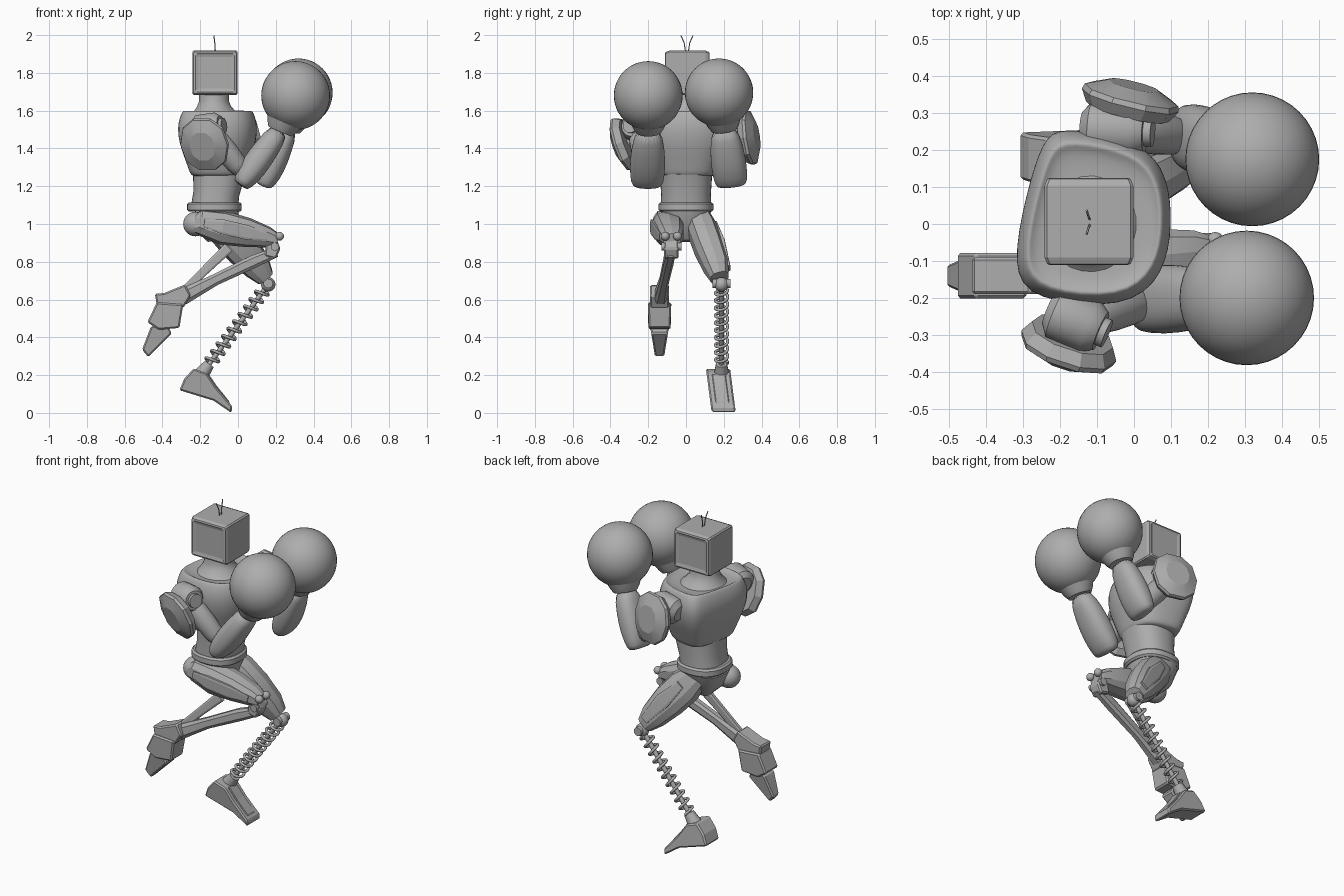
import bpy, bmesh
from math import cos, sin, pi, copysign
from mathutils import Vector as V

if "Cube" in bpy.data.objects:
    bpy.data.objects.remove(bpy.data.objects["Cube"], do_unlink=True)

grey = bpy.data.materials.new("plain grey")
grey.use_nodes = True
grey.diffuse_color = (0.42, 0.42, 0.42, 1)
grey.node_tree.nodes["Principled BSDF"].inputs["Base Color"].default_value = grey.diffuse_color


def finish(name, bm, angle=0.6, bevel=0, subdiv=0):
    """Turn a bmesh into a shaded, modified object."""
    bmesh.ops.recalc_face_normals(bm, faces=bm.faces)
    mesh = bpy.data.meshes.new(name)
    bm.to_mesh(mesh)
    bm.free()
    ob = bpy.data.objects.new(name, mesh)
    bpy.context.collection.objects.link(ob)
    mesh.materials.append(grey)
    bpy.ops.object.select_all(action='DESELECT')
    ob.select_set(True)
    bpy.context.view_layer.objects.active = ob
    if bevel:
        m = ob.modifiers.new("bevel", 'BEVEL')
        m.width, m.segments = bevel, 1
    if subdiv:
        m = ob.modifiers.new("smooth", 'SUBSURF')
        m.levels = m.render_levels = subdiv
        bpy.ops.object.shade_smooth()
    elif angle:
        bpy.ops.object.shade_smooth_by_angle(angle=angle)


def skin(name, rings, **kw):
    """Closed surface over rings of points."""
    bm = bmesh.new()
    rings = [[bm.verts.new(p) for p in ring] for ring in rings]
    n = len(rings[0])
    for r, q in zip(rings, rings[1:]):
        for i in range(n):
            j = (i + 1) % n
            bm.faces.new((r[i], r[j], q[j], q[i]))
    bm.faces.new(rings[0])
    bm.faces.new(rings[-1])
    finish(name, bm, **kw)


def limb(name, stations, n=24, power=1.0, **kw):
    """Loft of rounded sections; a station is x, y, z, half width, half depth."""
    axis = (V(stations[-1][:3]) - V(stations[0][:3])).normalized()
    ref = V((0, 0, 1)) if abs(axis.y) > 0.8 else V((0, 1, 0))
    u = (ref - axis * ref.dot(axis)).normalized()
    v = axis.cross(u)
    rings = []
    for x, y, z, a, b in stations:
        ring = []
        for i in range(n):
            t = 2 * pi * (i + 0.5) / n
            c, s = [copysign(abs(k) ** power, k) for k in (cos(t), sin(t))]
            ring.append(V((x, y, z)) + u * a * c + v * b * s)
        rings.append(ring)
    skin(name, rings, **kw)


def rod(name, p, q, r, r2=None, **kw):
    r2 = r2 or r
    limb(name, [(*p, r, r), (*q, r2, r2)], **kw)


def ball(name, p, r):
    bm = bmesh.new()
    bmesh.ops.create_uvsphere(bm, u_segments=40, v_segments=24, radius=r)
    bmesh.ops.translate(bm, vec=p, verts=bm.verts)
    finish(name, bm, angle=1)


def prism(name, profile, middle, half, bevel=0.008):
    """Side profile in x, z given width; middle and half are functions of z."""
    sides = [[(x, middle(z) + s * half(z), z) for x, z in profile] for s in (-1, 1)]
    skin(name, sides, angle=0, bevel=bevel)


def wire(name, points, r):
    cu = bpy.data.curves.new(name, 'CURVE')
    cu.dimensions, cu.bevel_depth, cu.bevel_resolution = '3D', r, 2
    sp = cu.splines.new('POLY')
    sp.points.add(len(points) - 1)
    for pt, co in zip(sp.points, points):
        pt.co = (*co, 1)
    cu.use_fill_caps = True
    cu.materials.append(grey)
    bpy.context.collection.objects.link(bpy.data.objects.new(name, cu))


# Head: a box with sloped, recessed panels on both broad sides
bm = bmesh.new()
bmesh.ops.create_cube(bm, size=1)
for vert in bm.verts:
    vert.co = V((-0.122, 0.007, 1.8)) + V((vert.co.x * 0.24, vert.co.y * 0.195, vert.co.z * 0.235))
bm.normal_update()
sides = [f for f in bm.faces if abs(f.normal.y) > 0.9]
bmesh.ops.inset_individual(bm, faces=sides, thickness=0.014, depth=0.024)
bmesh.ops.inset_individual(bm, faces=sides, thickness=0.024, depth=-0.01)
finish("head", bm, angle=0, bevel=0.007)
for s in (-1, 1):
    wire("antenna", [(-0.12, 0.005 + s * 0.008, 1.915), (-0.123, 0.005 + s * 0.015, 1.96),
                     (-0.128, 0.005 + s * 0.032, 1.998)], 0.003)

# Torso: the chest is turned a little, flat at the back and round at the front
limb("neck", [(-0.12, 0, 1.56, 0.16, 0.15), (-0.125, 0, 1.585, 0.125, 0.12), (-0.128, 0, 1.62, 0.092, 0.092),
              (-0.128, 0, 1.65, 0.08, 0.08), (-0.125, 0, 1.7, 0.078, 0.08)], angle=1)
outline = [(-0.2, 0.27), (0.03, 0.225), (0.095, 0.13), (0.107, 0.0), (0.085, -0.14), (-0.02, -0.235),
           (-0.28, -0.21), (-0.335, -0.12), (-0.295, 0.08), (-0.25, 0.23)]
centre = V((-0.1, 0.0))
levels = [(1.25, 0.6), (1.262, 0.69), (1.3, 0.75), (1.36, 0.85), (1.43, 0.96), (1.5, 1.0), (1.55, 0.97),
          (1.59, 0.9), (1.603, 0.84), (1.583, 0.77), (1.58, 0.4)]
skin("chest", [[(*(centre + (V(p) - centre) * s), z) for p in outline] for z, s in levels], subdiv=2)
limb("abdomen", [(-0.125, 0, 1.08, 0.135, 0.125), (-0.115, 0, 1.16, 0.132, 0.122),
                 (-0.1, 0, 1.28, 0.14, 0.14)], n=40, power=0.85)
limb("belt", [(-0.125, 0, 1.065, 0.135, 0.135), (-0.125, 0, 1.075, 0.145, 0.145),
              (-0.125, 0, 1.105, 0.145, 0.145), (-0.125, 0, 1.115, 0.135, 0.135)], n=40, power=0.85)
limb("pelvis", [(-0.11, 0, 0.91, 0.04, 0.05), (-0.12, 0, 0.98, 0.1, 0.11),
                (-0.125, 0, 1.07, 0.135, 0.135)], n=20, power=0.8)
ball("rear_hip_joint", (-0.225, -0.09, 1.0), 0.065)

# Arms: shoulder barrel, elbow, wrist, glove and armour plate for each side
arms = {
    "right": dict(back=(-0.23, -0.23, 1.5), front=(-0.09, -0.29, 1.52), elbow=(0.045, -0.205, 1.25),
                  wrist=(0.23, -0.198, 1.51), glove=(0.305, -0.2, 1.68), r=0.182,
                  plate=(-0.17, -0.31, 1.43), out=V((-0.018, -0.055, -0.02))),
    "left": dict(back=(-0.14, 0.26, 1.49), front=(0.03, 0.25, 1.52), elbow=(0.155, 0.235, 1.25),
                 wrist=(0.27, 0.2, 1.52), glove=(0.32, 0.175, 1.695), r=0.181,
                 plate=(-0.015, 0.315, 1.455), out=V((0.014, 0.057, 0.008))),
}
for side, a in arms.items():
    back, front, elbow, wrist, glove = [V(a[k]) for k in ("back", "front", "elbow", "wrist", "glove")]
    mid = back.lerp(front, 0.5)
    limb(side + "_shoulder", [(*back, 0.045, 0.045), (*back.lerp(front, 0.15), 0.075, 0.075),
                              (*back.lerp(front, 0.8), 0.075, 0.075), (*front, 0.055, 0.055)])
    rod(side + "_shoulder_bolt", front, front.lerp(back, -0.12), 0.04)
    limb(side + "_upper_arm", [(*mid, 0.055, 0.06), (*mid.lerp(elbow, 0.5), 0.06, 0.065),
                               (*elbow, 0.052, 0.052)], n=16, subdiv=1)
    # Forearm with a blunt elbow
    d = wrist - elbow
    limb(side + "_forearm", [(*(elbow - d * 0.18), 0.07, 0.035), (*(elbow - d * 0.13), 0.088, 0.055),
                             (*(elbow + d * 0.2), 0.096, 0.074), (*(elbow + d * 0.55), 0.09, 0.068),
                             (*wrist, 0.066, 0.056)], n=20, power=0.85, subdiv=1)
    limb(side + "_cuff", [(*wrist.lerp(glove, -0.12), 0.068, 0.066), (*wrist, 0.082, 0.08),
                          (*wrist.lerp(glove, 0.35), 0.11, 0.11)])
    ball(side + "_glove", glove, a["r"])
    p, out = V(a["plate"]), a["out"]
    limb(side + "_shoulder_plate", [(*(p - out * 0.2), 0.13, 0.115), (*(p + out * 0.35), 0.15, 0.135),
                                    (*(p + out * 0.6), 0.145, 0.13), (*(p + out * 1.05), 0.08, 0.07)],
         n=10, power=0.9, angle=0.3)
    rod(side + "_plate_mount", mid, p, 0.04, n=12)

# Right leg: raised thigh, folded shin with a piston strut, trailing foot
limb("right_thigh", [(-0.25, -0.1, 1.0, 0.045, 0.04), (-0.2, -0.1, 1.01, 0.075, 0.07),
                     (-0.08, -0.095, 0.98, 0.085, 0.09), (0.05, -0.085, 0.955, 0.075, 0.078),
                     (0.16, -0.075, 0.93, 0.06, 0.055), (0.21, -0.075, 0.915, 0.045, 0.035)],
     n=10, power=0.75, angle=0.3)
limb("right_thigh_panel", [(-0.18, -0.172, 1.005, 0.01, 0.02), (-0.08, -0.18, 0.985, 0.01, 0.04),
                           (0.05, -0.157, 0.955, 0.01, 0.04), (0.16, -0.13, 0.93, 0.01, 0.02)],
     n=8, power=0.4, angle=0.2)
prism("right_knee", [(0.15, 0.91), (0.2, 0.93), (0.225, 0.87), (0.2, 0.815), (0.14, 0.83)],
      lambda z: -0.078, lambda z: 0.038)
rod("right_knee_pin", (0.195, -0.13, 0.88), (0.195, -0.025, 0.88), 0.022, n=16)
for y in (-0.11, -0.045):
    ball("right_knee_stud", (0.22, y, 0.935), 0.023)
limb("right_shin", [(0.2, -0.08, 0.85, 0.025, 0.028), (0.08, -0.093, 0.8, 0.028, 0.036),
                    (-0.12, -0.115, 0.705, 0.026, 0.032), (-0.29, -0.135, 0.615, 0.036, 0.045)],
     n=8, power=0.7, angle=0.2)
limb("right_strut", [(-0.05, -0.095, 0.875, 0.014, 0.03), (-0.18, -0.115, 0.75, 0.014, 0.024),
                     (-0.29, -0.13, 0.64, 0.014, 0.024)], n=8, power=0.5, angle=0.2)


def foot_half(z):
    """The trailing foot narrows towards the toe."""
    return 0.032 + 0.03 * min(1, max(0, (z - 0.3) / 0.18))


def foot_middle(z):
    return -0.14


prism("right_heel", [(-0.44, 0.63), (-0.39, 0.635), (-0.28, 0.68), (-0.25, 0.62), (-0.29, 0.555),
                     (-0.43, 0.57)], foot_middle, lambda z: 0.05)
prism("right_foot", [(-0.43, 0.585), (-0.29, 0.575), (-0.31, 0.45), (-0.42, 0.44), (-0.48, 0.48)],
      foot_middle, foot_half)
prism("right_toe", [(-0.46, 0.46), (-0.37, 0.46), (-0.35, 0.42), (-0.41, 0.36), (-0.475, 0.295),
                    (-0.508, 0.335)], foot_middle, lambda z: foot_half(z) - 0.008)

# Left leg: thigh, knee, coil spring shin and planted foot
limb("left_thigh", [(-0.13, 0.06, 1.05, 0.06, 0.07), (-0.06, 0.085, 0.97, 0.078, 0.1),
                    (0.02, 0.12, 0.875, 0.078, 0.098), (0.1, 0.16, 0.775, 0.07, 0.078),
                    (0.145, 0.178, 0.715, 0.05, 0.05)], n=10, power=0.75, angle=0.3)
limb("left_thigh_panel", [(-0.07, 0.152, 1.0, 0.012, 0.025), (0.02, 0.194, 0.895, 0.012, 0.045),
                          (0.12, 0.226, 0.765, 0.01, 0.025)], n=8, power=0.4, angle=0.2)
knee, ankle = V((0.16, 0.188, 0.68)), V((-0.17, 0.188, 0.235))
ball("left_knee", knee, 0.038)
rod("left_knee_pin", (0.16, 0.14, 0.685), (0.16, 0.236, 0.685), 0.025, n=16)
rod("left_shin_rod", knee, ankle, 0.013, n=12)
down = (ankle - knee).normalized()
across = V((0, 1, 0))
other = down.cross(across)
turns, steps = 10, 18
coil = []
for i in range(turns * steps + 1):
    t = 2 * pi * i / steps
    coil.append(knee.lerp(ankle, 0.06 + 0.88 * i / (turns * steps))
                + (across * cos(t) + other * sin(t)) * 0.033)
wire("left_shin_spring", coil, 0.008)
rod("left_ankle", ankle - down * 0.03, ankle + down * 0.06, 0.03, 0.045, n=12)
prism("left_foot", [(-0.31, 0.12), (-0.285, 0.18), (-0.235, 0.235), (-0.165, 0.21), (-0.115, 0.135),
                    (-0.03, 0.035), (-0.035, 0.0), (-0.13, 0.065)],
      lambda z: 0.2 - 0.13 * z, lambda z: 0.064)
prism("left_foot_panel", [(-0.158, 0.21), (-0.11, 0.14), (-0.045, 0.06), (-0.05, 0.04), (-0.12, 0.11),
                          (-0.17, 0.19)], lambda z: 0.2 - 0.13 * z, lambda z: 0.036, bevel=0.004)
